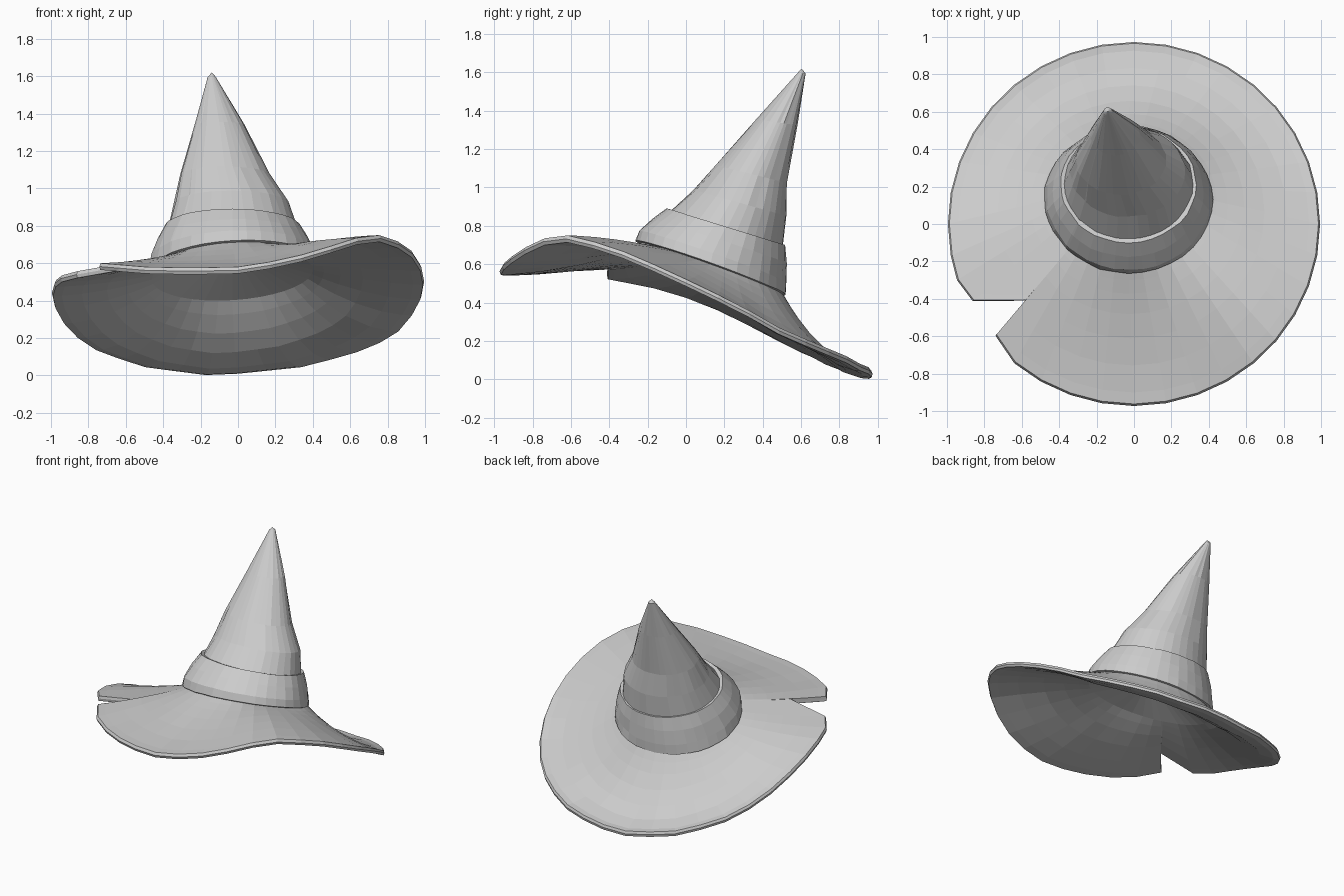
import bpy, bmesh, math, random

if "Cube" in bpy.data.objects:
    bpy.data.objects.remove(bpy.data.objects["Cube"])
random.seed(4)

felt = bpy.data.materials.new("grey felt")
felt.diffuse_color = (0.6, 0.6, 0.6, 1)
felt.use_nodes = True
felt.node_tree.nodes["Principled BSDF"].inputs["Base Color"].default_value = felt.diffuse_color

# Columns round the hat; 206 / 221 / 223 form the torn notch
NOTCH = 221
ANGLES = sorted([a for a in range(0, 360, 10) if a not in (200, 210, 220)] + [198, 206, NOTCH, 223])

# Rim height by angle (0 = +x, 90 = back, 270 = front)
RIM = [(0, .52), (15, .40), (30, .27), (45, .18), (70, .08), (90, .045), (100, .038),
       (120, .08), (142, .18), (156, .28), (168, .38), (180, .46), (192, .52),
       (207, .56), (223, .60), (240, .58), (255, .575), (270, .58), (285, .62),
       (300, .69), (310, .735), (320, .75), (335, .70), (347, .62), (360, .52)]
THICK = .036


def rim_height(a):
    for (a0, z0), (a1, z1) in zip(RIM, RIM[1:]):
        if a0 <= a <= a1:
            return z0 + (z1 - z0) * (a - a0) / (a1 - a0)


def ring(cx, cy, z, rx, ry, slope, jitter=0.0, side=0.0):
    """Tilted ellipse of points, one per column."""
    pts = []
    for a in ANGLES:
        c, s = math.cos(math.radians(a)), math.sin(math.radians(a))
        k = 1 + random.uniform(-jitter, jitter)
        pts.append((cx + rx * k * c, cy + ry * k * s, z + slope * ry * s + side * rx * c))
    return pts


def brim_ring(base, t, drop=0.0):
    """Ring a fraction t of the way from the crown base to the rim."""
    pts = []
    for a, (x, y, z) in zip(ANGLES, base):
        u = t * (0.56 if a == NOTCH else 1)
        back = max(0, math.sin(math.radians(a)))
        f = 1 - (1 - min(u, 1)) ** (1.7 + .35 * back)
        th = math.radians(219.5 if a == 223 else a)
        k = .965 if a in (206, 223) else 1
        rx, ry = .995 * k * math.cos(th), .973 * k * math.sin(th)
        pts.append((x + (rx - x) * u, y + (ry - y) * u,
                    z + (rim_height(a) - z) * f - drop))
    return pts


def loft(name, rings, start=None, tip=None, closed=False):
    bm = bmesh.new()
    vs = [[bm.verts.new(p) for p in r] for r in rings]
    n = len(ANGLES)
    for lo, hi in list(zip(vs, vs[1:])) + ([(vs[-1], vs[0])] if closed else []):
        for i in range(n):
            j = (i + 1) % n
            bm.faces.new((lo[i], lo[j], hi[j], hi[i]))
    for end, point in ((vs[0], start), (vs[-1], tip)):
        if point:
            p = bm.verts.new(point)
            for i in range(n):
                bm.faces.new((end[i], end[(i + 1) % n], p))
    bmesh.ops.recalc_face_normals(bm, faces=bm.faces)
    me = bpy.data.meshes.new(name)
    bm.to_mesh(me)
    bm.free()
    me.materials.append(felt)
    ob = bpy.data.objects.new(name, me)
    bpy.context.collection.objects.link(ob)
    return ob


# Brim and crown: shallow domed underside, brim, rolled rim, leaning crown
base = ring(-.03, .13, .575, .43, .38, -.36, side=.06)
rings = [ring(-.03, .13, .615, .21, .19, -.38)]
rings += [brim_ring(base, t, THICK) for t in (0, .1, .25, .45, .7, .9, .99)]
rings += [brim_ring(base, 1.0, THICK / 2)]
rings += [brim_ring(base, t) for t in (.985, .9, .7, .5, .32, .17, .07)]
rings += [base,
          ring(-.03, .165, .68, .385, .34, -.34),
          ring(-.03, .215, .79, .345, .292, -.31, .012),
          ring(-.035, .28, .92, .305, .242, -.28, .015),
          ring(-.07, .342, 1.07, .24, .187, -.25, .02),
          ring(-.10, .474, 1.34, .133, .105, -.15, .03),
          ring(-.14, .602, 1.595, .022, .022, 0)]
loft("brim_and_crown", rings, start=(-.03, .13, .65), tip=(-.14, .602, 1.62))

# Cloth band wrapped round the crown
loft("hat_band", [
    ring(-.03, .13, .565, .41, .36, -.36, side=.06),
    ring(-.03, .13, .58, .45, .392, -.36, .01, .06),
    ring(-.03, .14, .64, .437, .385, -.35, .01, .04),
    ring(-.03, .175, .72, .402, .35, -.33, .01, .02),
    ring(-.03, .21, .795, .362, .31, -.31, .01),
    ring(-.03, .215, .785, .325, .275, -.31)], closed=True)
